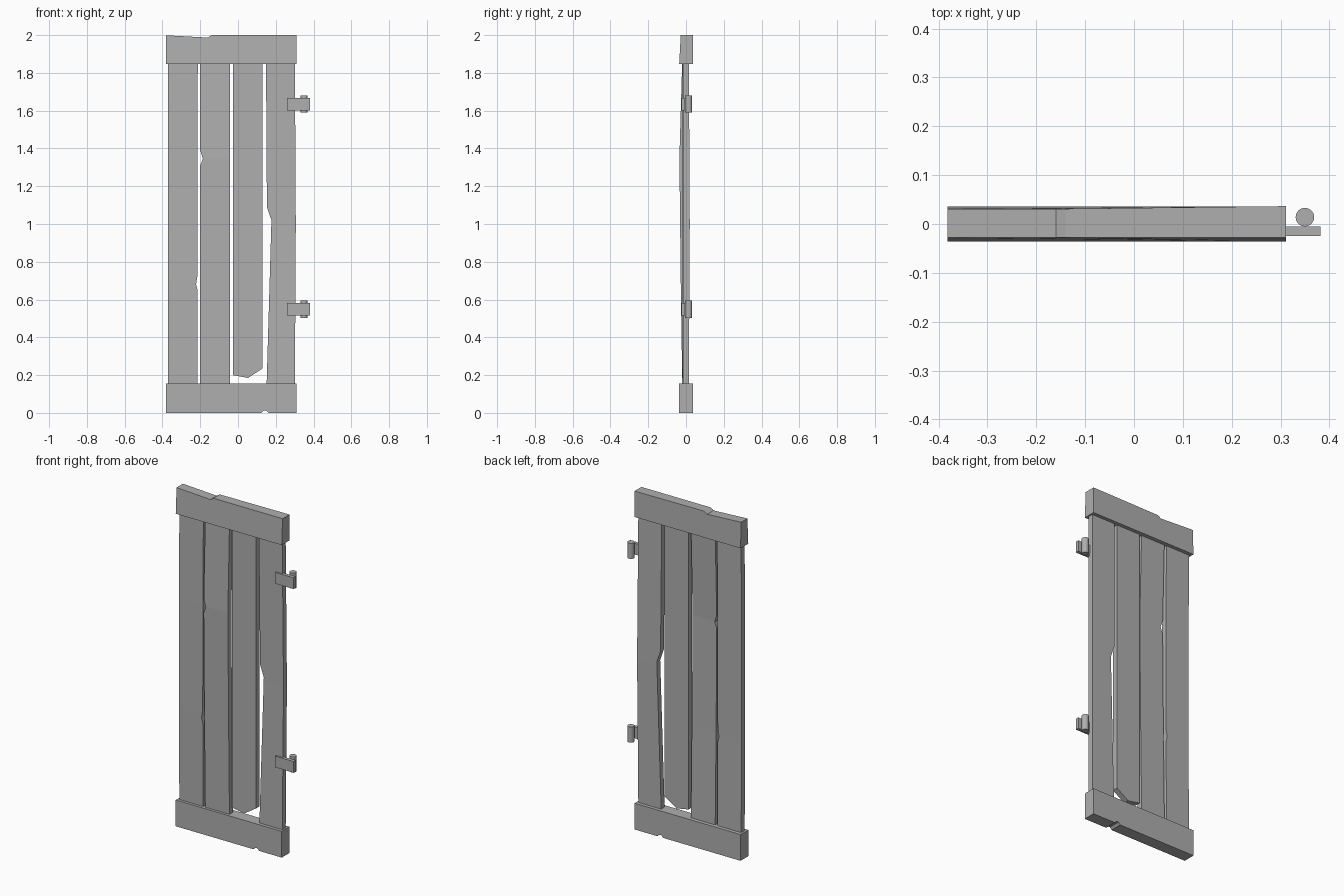
import bpy, bmesh
from mathutils import Vector

if "Cube" in bpy.data.objects:
    bpy.data.objects.remove(bpy.data.objects["Cube"])

# Dark grey shared by wood and hinges
grey = bpy.data.materials.new("dark_grey")
grey.diffuse_color = (.43, .43, .43, 1)
grey.use_nodes = True
grey.node_tree.nodes["Principled BSDF"].inputs["Base Color"].default_value = grey.diffuse_color


def finish(name, bm):
    bmesh.ops.recalc_face_normals(bm, faces=bm.faces)
    mesh = bpy.data.meshes.new(name)
    bm.to_mesh(mesh)
    bm.free()
    mesh.materials.append(grey)
    ob = bpy.data.objects.new(name, mesh)
    bpy.context.collection.objects.link(ob)
    return ob


def bend(z, knots):
    for (z0, y0), (z1, y1) in zip(knots, knots[1:]):
        if z <= z1:
            return y0 + (y1 - y0) * (z - z0) / (z1 - z0)
    return knots[-1][1]


def prism(name, outline, y0, y1, knots=None, shape=None):
    """Extrude an x-z outline from y0 to y1, then warp it in y along its height."""
    bm = bmesh.new()
    face = bm.faces.new([bm.verts.new((x, y0, z)) for x, z in outline])
    ext = bmesh.ops.extrude_face_region(bm, geom=[face])
    for v in ext["geom"]:
        if isinstance(v, bmesh.types.BMVert):
            v.co.y = y1
    if knots:
        for z, _ in knots[1:-1]:
            bmesh.ops.bisect_plane(bm, geom=bm.verts[:] + bm.edges[:] + bm.faces[:],
                                   plane_co=Vector((0, 0, z)), plane_no=Vector((0, 0, 1)))
        for v in bm.verts:
            v.co.y += bend(v.co.z, knots)
    if shape:
        for v in bm.verts:
            shape(v)
    return finish(name, bm)


# Rails: chipped bottom rail and a top rail leaning in towards its top
prism("bottom_rail", [(-.382, 0), (.125, 0), (.137, .013), (.15, .013), (.163, 0),
                      (.311, 0), (.311, .155), (-.382, .155)], -.036, .036)


def lean(v):
    if v.co.z > 1.9:
        v.co.y = -.028 if v.co.y < 0 else .031 + max(0, v.co.x + .15) * .012


prism("top_rail", [(-.382, 1.847), (.311, 1.847), (.311, 2), (-.14, 2), (-.16, 1.987),
                   (-.382, 1.999)], -.036, .036, shape=lean)

# Vertical boards with worn edges, ends hidden inside the rails
LOW, HIGH = .10, 1.90
prism("board_1", [(-.37, LOW), (-.214, LOW), (-.214, .65), (-.222, .68), (-.214, .73),
                  (-.213, HIGH), (-.37, HIGH)], -.019, .014,
      [(LOW, 0), (.7, -.005), (1.35, -.004), (HIGH, 0)])
prism("board_2", [(-.2, LOW), (-.042, LOW), (-.042, HIGH), (-.2, HIGH), (-.2, 1.39),
                  (-.186, 1.345), (-.2, 1.31)], -.019, .014,
      [(LOW, 0), (.7, -.009), (1.35, -.016), (HIGH, 0)])
prism("broken_board_3", [(-.027, .2), (.053, .185), (.13, .235), (.13, HIGH),
                         (-.027, HIGH)], -.019, .014)
prism("board_4", [(.15, LOW), (.301, LOW), (.306, 1.0), (.301, HIGH), (.148, HIGH),
                  (.153, 1.09), (.177, 1.02)], -.017, .015,
      [(LOW, 0), (1.0, .005), (HIGH, 0)])

# Hinges: flat strap with a round pin behind its end
for label, z in (("upper", 1.635), ("lower", .549)):
    prism(label + "_hinge_strap", [(.26, z - .033), (.382, z - .033), (.382, z + .033),
                                   (.26, z + .033)], -.025, -.005)
    bpy.ops.mesh.primitive_cylinder_add(vertices=24, radius=.019, depth=.092,
                                        location=(.35, .014, z))
    pin = bpy.context.object
    pin.name = label + "_hinge_pin"
    pin.data.materials.append(grey)
    bpy.ops.object.shade_smooth_by_angle()
